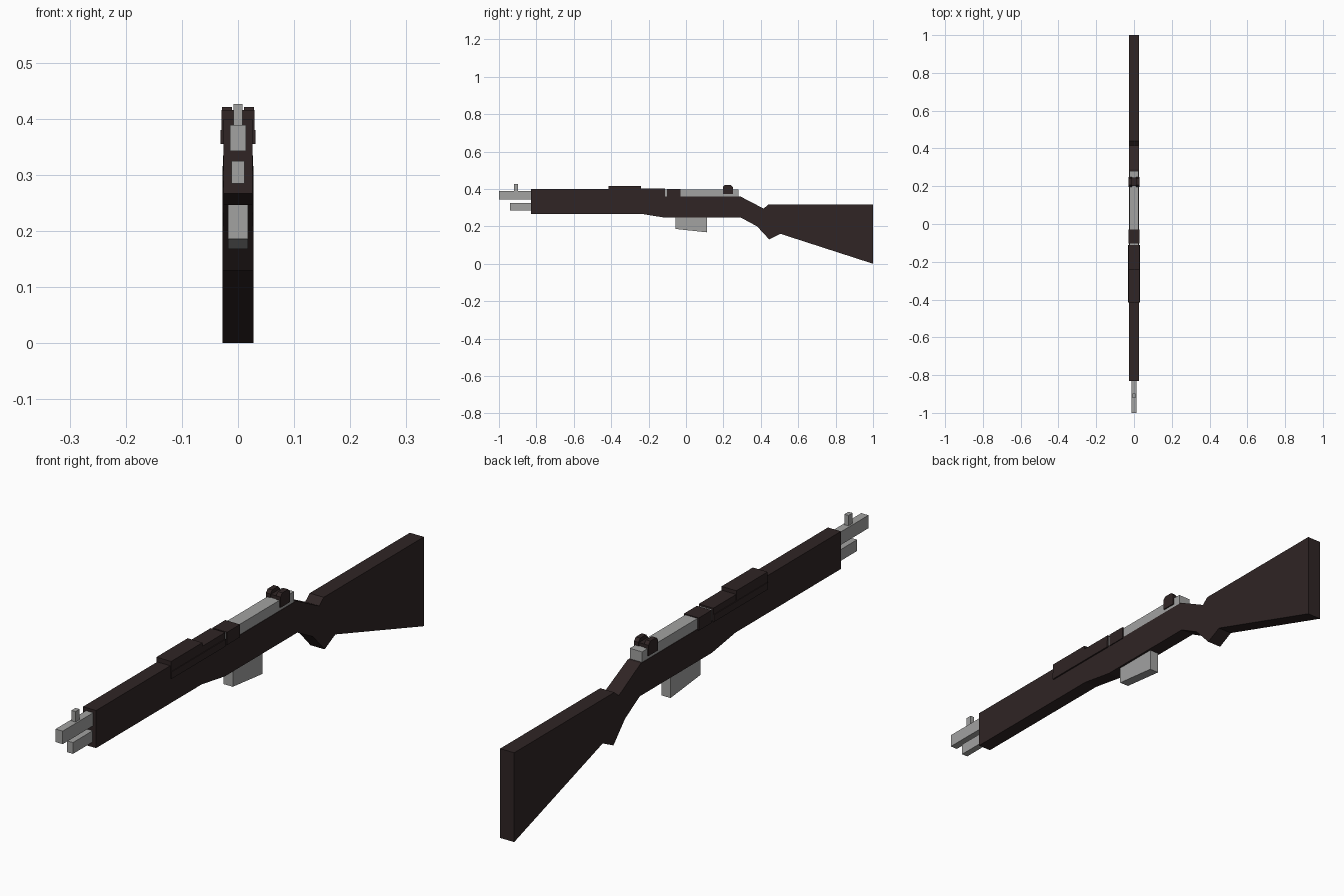
import bpy, bmesh

if "Cube" in bpy.data.objects:
    bpy.data.objects.remove(bpy.data.objects["Cube"])


def material(name, rgb):
    m = bpy.data.materials.new(name)
    m.diffuse_color = (*rgb, 1)
    m.use_nodes = True
    m.node_tree.nodes["Principled BSDF"].inputs["Base Color"].default_value = m.diffuse_color
    return m


WOOD = material("dark walnut", (0.029, 0.018, 0.018))
STEEL = material("grey steel", (0.36, 0.36, 0.355))


def finish(bm, name, mat):
    bmesh.ops.recalc_face_normals(bm, faces=bm.faces)
    mesh = bpy.data.meshes.new(name)
    bm.to_mesh(mesh)
    bm.free()
    mesh.materials.append(mat)
    ob = bpy.data.objects.new(name, mesh)
    bpy.context.collection.objects.link(ob)
    return ob


def extrude_profile(name, pts, x0, x1, mat):
    """Side profile of (y, z) points, extruded from x0 to x1."""
    bm = bmesh.new()
    face = bm.faces.new([bm.verts.new((x0, y, z)) for y, z in pts])
    new = bmesh.ops.extrude_face_region(bm, geom=[face])["geom"]
    for v in new:
        if isinstance(v, bmesh.types.BMVert):
            v.co.x = x1
    return finish(bm, name, mat)


def box(name, half, y0, y1, z0, z1, mat):
    pts = [(y0, z0), (y1, z0), (y1, z1), (y0, z1)]
    return extrude_profile(name, pts, -half, half, mat)


# Wooden stock: fore-end, wrist and butt in one profile
stock = extrude_profile("stock", [
    (-0.83, 0.40), (-0.112, 0.40), (-0.112, 0.36), (0.29, 0.36),
    (0.415, 0.295), (0.44, 0.316), (1.0, 0.316), (1.0, 0.0),
    (0.505, 0.16), (0.445, 0.13), (0.38, 0.20), (0.295, 0.246),
    (-0.11, 0.246), (-0.24, 0.267), (-0.83, 0.267)], -0.0255, 0.0255, WOOD)
for v in stock.data.vertices:      # butt is slightly wider
    if v.co.y > 0.35:
        v.co.x *= 1.08

# Upper handguard pieces: broad lower rails with narrower tops
box("front_handguard", 0.029, -0.415, -0.24, 0.36, 0.416, WOOD)
box("rear_handguard", 0.0285, -0.24, -0.112, 0.36, 0.403, WOOD)
box("handguard_rail", 0.031, -0.415, -0.112, 0.355, 0.38, WOOD)
box("handguard_band", 0.029, -0.102, -0.03, 0.355, 0.40, WOOD)

# Metal parts
box("receiver", 0.024, -0.113, 0.28, 0.345, 0.397, STEEL)
box("barrel", 0.014, -1.0, -0.80, 0.343, 0.389, STEEL)
box("lower_tube", 0.012, -0.94, -0.80, 0.285, 0.325, STEEL)
box("front_sight", 0.008, -0.92, -0.897, 0.385, 0.426, STEEL)
extrude_profile("magazine", [(-0.055, 0.26), (0.112, 0.26), (0.112, 0.168),
                             (-0.055, 0.186)], -0.018, 0.018, STEEL)

# Rear sight: base and two chamfered ears
box("rear_sight_base", 0.0275, 0.2, 0.247, 0.372, 0.408, WOOD)
ear = [(0.197, 0.372), (0.25, 0.372), (0.25, 0.41), (0.24, 0.421),
       (0.207, 0.421), (0.197, 0.41)]
for side, s in (("left", -1), ("right", 1)):
    extrude_profile("rear_sight_ear_" + side, ear, s * 0.011, s * 0.0285, WOOD)
